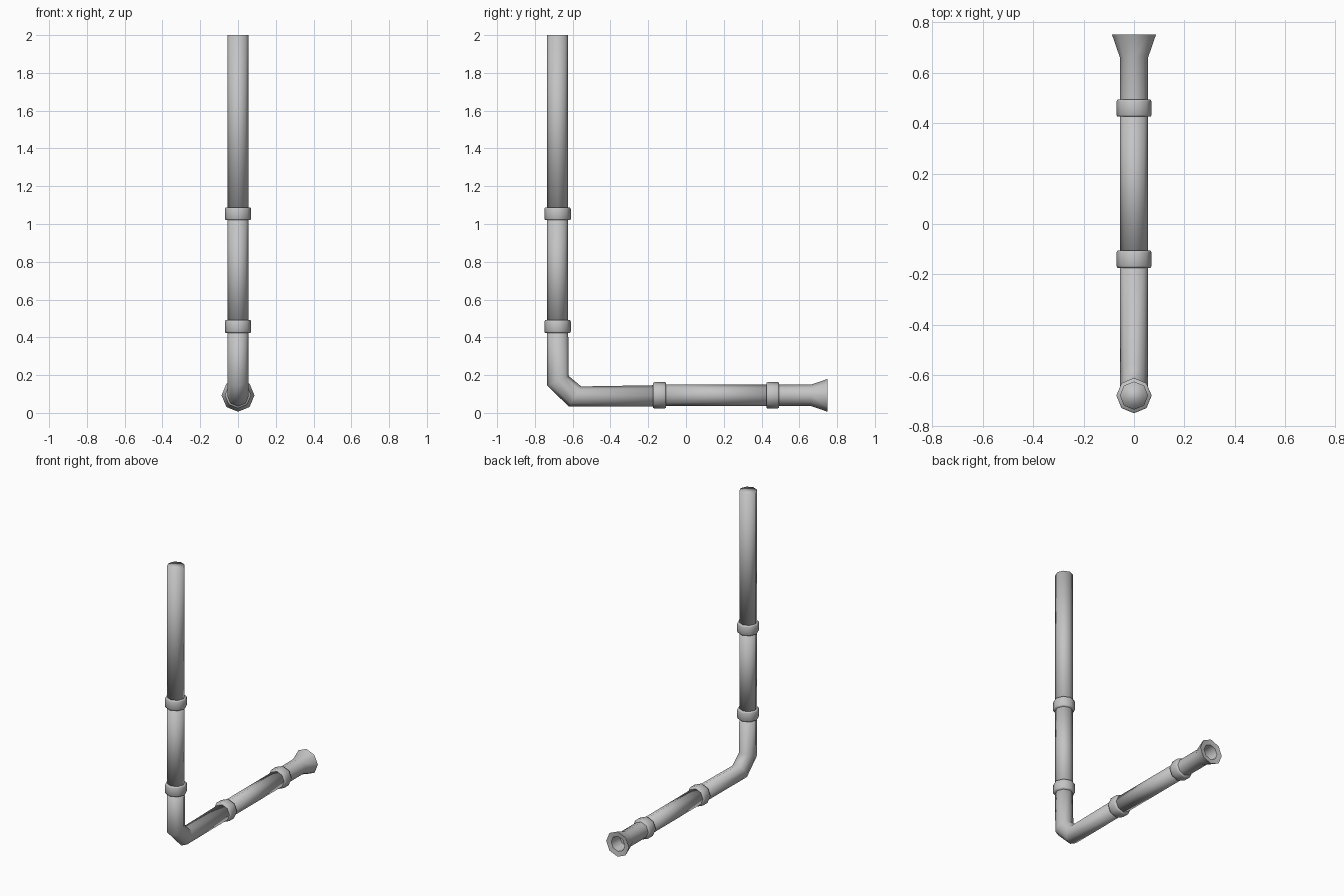
import bpy, bmesh
from math import sin, cos, pi, radians

old = bpy.data.objects.get("Cube")
if old:
    bpy.data.objects.remove(old)

metal = bpy.data.materials.new("grey metal")
metal.use_nodes = True
GREY = (0.55, 0.55, 0.55, 1)
metal.diffuse_color = GREY
metal.node_tree.nodes["Principled BSDF"].inputs["Base Color"].default_value = GREY

SIDES = 8
R = 0.056      # pipe radius
PY = -0.68     # position of the upright run
PZ = 0.093     # height of the level run


def tube(name, rings, sharp=None):
    """Skin octagonal rings given as (y, z, tilt in degrees, radius, x radius)."""
    bm = bmesh.new()
    loops = []
    for y, z, tilt, r, rx in rings:
        a = radians(tilt)
        loop = []
        for i in range(SIDES):
            t = 2 * pi * i / SIDES
            d = r * cos(t)
            loop.append(bm.verts.new((rx * sin(t), y + d * cos(a), z + d * sin(a))))
        loops.append(loop)
    for a, b in zip(loops, loops[1:]):
        for i in range(SIDES):
            j = (i + 1) % SIDES
            bm.faces.new((a[i], a[j], b[j], b[i]))
    bm.faces.new(loops[0])
    bm.faces.new(loops[-1])
    bmesh.ops.recalc_face_normals(bm, faces=bm.faces)
    for f in bm.faces:
        f.smooth = True
    mesh = bpy.data.meshes.new(name)
    bm.to_mesh(mesh)
    bm.free()
    mesh.materials.append(metal)
    ob = bpy.data.objects.new(name, mesh)
    bpy.context.collection.objects.link(ob)
    if sharp:
        bpy.ops.object.select_all(action='DESELECT')
        ob.select_set(True)
        bpy.context.view_layer.objects.active = ob
        bpy.ops.object.shade_smooth_by_angle(angle=radians(sharp))
    return ob


def upright(name, profile):
    return tube(name, [(PY, z, 0, r, r) for z, r in profile])


def level(name, profile, sharp=None):
    return tube(name, [(y, PZ, 90, r, r) for y, r in profile], sharp)


def collar_profile(mid):
    return [(mid - 0.034, 0.066), (mid - 0.026, 0.07),
            (mid + 0.026, 0.07), (mid + 0.034, 0.066)]


# Straight pipes
upright("upper_pipe", [(1.05, R), (2.0, R)])
upright("middle_pipe", [(0.45, R), (1.05, R)])
level("level_pipe", [(-0.14, R), (0.46, R)])

# Elbow with a single chamfered corner
tube("elbow_pipe", [(PY, 0.45, 0, R, R),
                    (-0.678, 0.17, 23.5, 0.0625, R),
                    (-0.588, 0.087, 58, 0.0625, R),
                    (-0.14, PZ - 0.002, 90, R, R)])

# Flared spout with a hollow mouth
level("spout", [(0.46, R), (0.66, R), (0.75, 0.087), (0.745, 0.052), (0.66, 0.045)], 60)

# Collars over the joints
for name, z in (("upper_collar", 1.054), ("lower_collar", 0.457)):
    upright(name, collar_profile(z))
for name, y in (("elbow_collar", -0.14), ("spout_collar", 0.459)):
    level(name, collar_profile(y))
